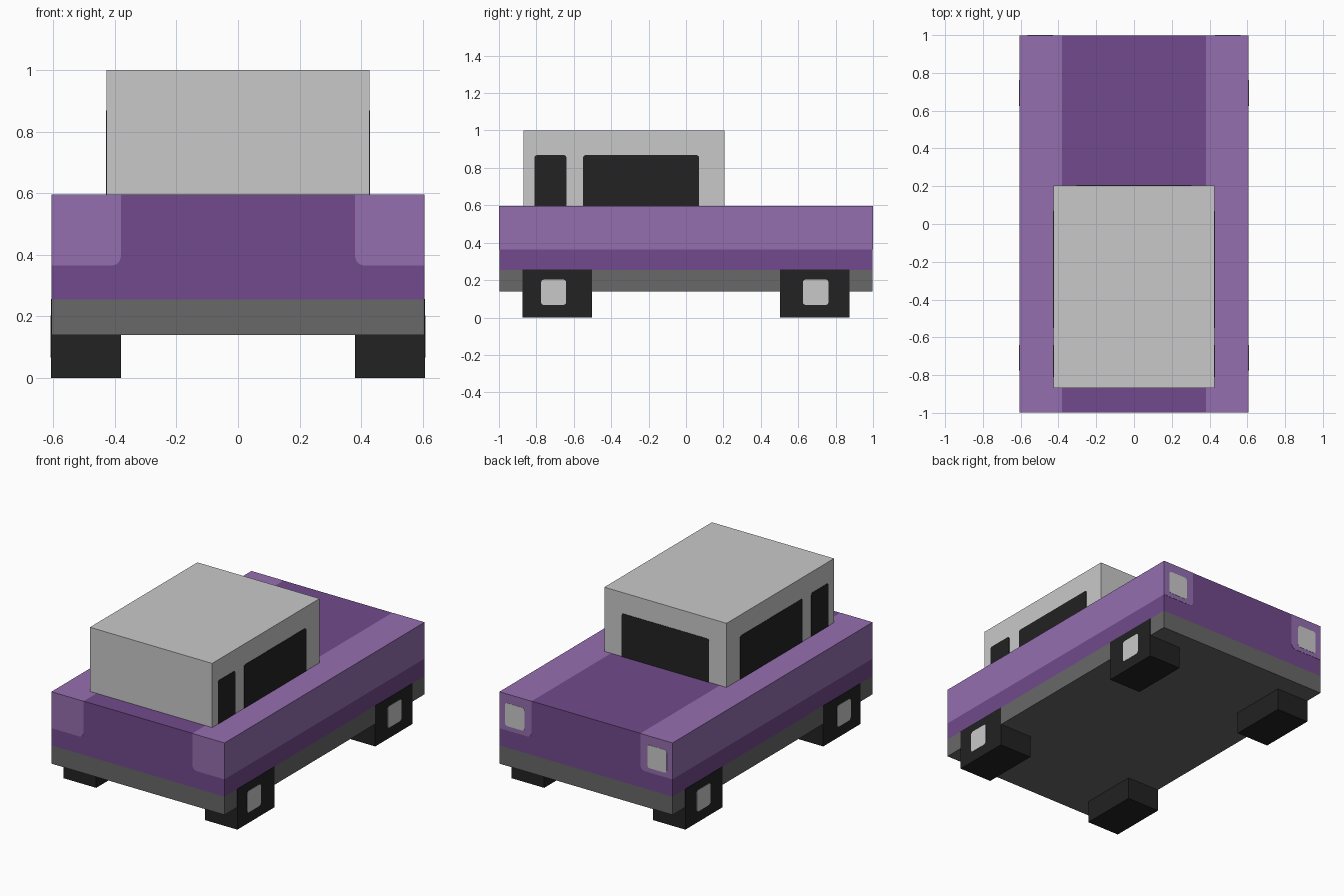
import bpy, bmesh, math
from mathutils import Vector

if "Cube" in bpy.data.objects:
    bpy.data.objects.remove(bpy.data.objects["Cube"])


def material(name, hexcol):
    def lin(c):
        return c / 12.92 if c <= 0.04045 else ((c + 0.055) / 1.055) ** 2.4
    m = bpy.data.materials.new(name)
    m.diffuse_color = [lin(int(hexcol[i:i + 2], 16) / 255) for i in (0, 2, 4)] + [1]
    m.use_nodes = True
    m.node_tree.nodes["Principled BSDF"].inputs["Base Color"].default_value = m.diffuse_color
    return m


DARK = material("dark purple", "714A8C")
LIGHT = material("light purple", "956EAF")
GREY = material("chassis grey", "686868")
PALE = material("pale grey", "C9C9C9")
BLACK = material("black", "222222")


def finish(name, bm, *mats):
    bmesh.ops.recalc_face_normals(bm, faces=bm.faces)
    me = bpy.data.meshes.new(name)
    bm.to_mesh(me)
    bm.free()
    for m in mats:
        me.materials.append(m)
    ob = bpy.data.objects.new(name, me)
    bpy.context.collection.objects.link(ob)
    return ob


def box_mesh(lo, hi):
    bm = bmesh.new()
    bmesh.ops.create_cube(bm, size=1)
    for v in bm.verts:
        v.co = Vector([(a + b) / 2 + c * (b - a) for a, b, c in zip(lo, hi, v.co)])
    return bm


def plate(name, axis, at, depth, u, v, mat, radii):
    """Thin rounded panel facing +/-axis; radii: (u0v0, u1v0, u1v1, u0v1)."""
    corners = [(u[0], v[0], 1, 1), (u[1], v[0], -1, 1),
               (u[1], v[1], -1, -1), (u[0], v[1], 1, -1)]
    pts = []
    for k, (cu, cv, su, sv) in enumerate(corners):
        r = radii[k]
        for i in range(4 if r else 1):
            a = math.pi + k * math.pi / 2 + i * math.pi / 6
            pts.append((cu + su * r + r * math.cos(a), cv + sv * r + r * math.sin(a))
                       if r else (cu, cv))
    bm = bmesh.new()
    vs = [bm.verts.new((at, p, q) if axis == "x" else (p, at, q)) for p, q in pts]
    f = bm.faces.new(vs)
    ext = bmesh.ops.extrude_face_region(bm, geom=[f], use_keep_orig=True)
    shift = Vector((depth, 0, 0)) if axis == "x" else Vector((0, depth, 0))
    for e in ext["geom"]:
        if isinstance(e, bmesh.types.BMVert):
            e.co += shift
    return finish(name, bm, mat)


W, L, TOP, SILL, BELT, INNER = 0.605, 0.997, 0.595, 0.255, 0.365, 0.38

# Body: a box cut into colour bands
bm = box_mesh((-W, -L, 0.14), (W, L, TOP))
for co, no in (((0, 0, SILL), (0, 0, 1)), ((0, 0, BELT), (0, 0, 1)),
               ((INNER, 0, 0), (1, 0, 0)), ((-INNER, 0, 0), (1, 0, 0))):
    bmesh.ops.bisect_plane(bm, geom=bm.verts[:] + bm.edges[:] + bm.faces[:],
                           plane_co=co, plane_no=no)
bm.normal_update()
for f in bm.faces:
    c = f.calc_center_median()
    if c.z < SILL:
        f.material_index = 2
    elif c.z > BELT and abs(c.x) > INNER and abs(f.normal.y) < 0.5:
        f.material_index = 1
finish("body", bm, DARK, LIGHT, GREY)

# Cabin
CX, CY0, CY1 = 0.427, -0.868, 0.205
finish("cabin", box_mesh((-CX, CY0, TOP), (CX, CY1, 1.0)), PALE)
R = 0.012
plate("windscreen", "y", CY1 - 0.002, 0.004, (-0.305, 0.305), (TOP, 0.868), BLACK, (0, 0, R, R))

for s, side in ((1, "right"), (-1, "left")):
    # Side windows
    for name, u in (("small", (-0.81, -0.64)), ("large", (-0.55, 0.07))):
        plate(f"{side}_{name}_window", "x", s * (CX - 0.002), s * 0.004,
              u, (TOP, 0.868), BLACK, (0, 0, R, R))
    for t, end in ((-1, "front"), (1, "back")):
        # Corner panels wrapping on to the ends
        u = sorted((s * INNER, s * W))
        radii = (0.03, 0, 0, 0) if s > 0 else (0, 0.03, 0, 0)
        plate(f"{end}_{side}_corner_panel", "y", t * (L - 0.001), t * 0.0025,
              u, (BELT, TOP), LIGHT, radii)
        # Wheels with square hubs
        y = sorted((t * 0.503, t * 0.873))
        x = sorted((s * INNER, s * (W + 0.002)))
        finish(f"{end}_{side}_wheel",
               box_mesh((x[0], y[0], 0), (x[1], y[1], SILL + 0.001)), BLACK)
        h = sorted((t * 0.625, t * 0.762)) if t > 0 else (-0.775, -0.641)
        plate(f"{end}_{side}_hub", "x", s * W, s * 0.004, h, (0.067, 0.203), PALE, (0.016,) * 4)
    # Lamps on the +y end
    plate(f"{side}_lamp", "y", L, 0.003, sorted((s * 0.43, s * 0.565)),
          (0.393, 0.538), PALE, (0.016,) * 4)
